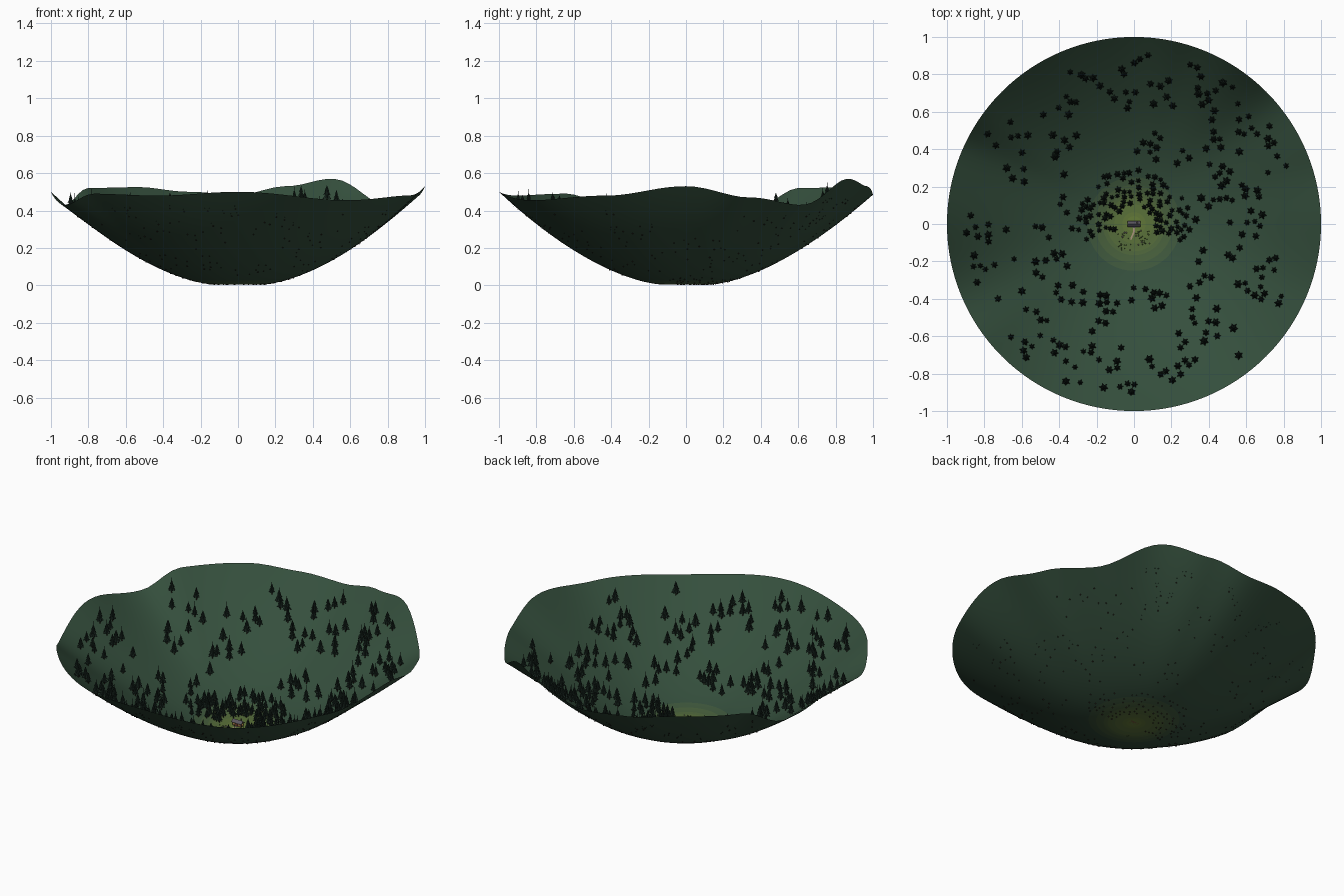
import bpy, bmesh, math, random
from mathutils import Matrix, Vector

if "Cube" in bpy.data.objects:
    bpy.data.objects.remove(bpy.data.objects["Cube"])
random.seed(7)

def material(name, rgb):
    m = bpy.data.materials.new(name)
    m.diffuse_color = (*rgb, 1)
    m.use_nodes = True
    m.node_tree.nodes["Principled BSDF"].inputs["Base Color"].default_value = m.diffuse_color
    return m

def finish(name, verts, faces, mats, smooth=False):
    me = bpy.data.meshes.new(name)
    me.from_pydata(verts, [], faces)
    for m in mats:
        me.materials.append(m)
    for p in me.polygons:
        p.use_smooth = smooth
    ob = bpy.data.objects.new(name, me)
    bpy.context.collection.objects.link(ob)
    return ob

# Valley height: a power-curve bowl whose rim height varies with direction
RIM = [(0, .53), (20, .47), (38, .43), (60, .57), (75, .53), (90, .485), (105, .50),
       (122, .525), (143, .52), (157, .43), (180, .50), (203, .43), (220, .49),
       (245, .48), (270, .50), (305, .455), (335, .48), (360, .53)]

def rim(deg):
    deg %= 360
    for (a, h), (b, k) in zip(RIM, RIM[1:]):
        if a <= deg <= b:
            t = (1 - math.cos(math.pi * (deg - a) / (b - a))) / 2
            return h + (k - h) * t

def ground(x, y):
    r = math.hypot(x, y)
    f = max(0, (r - .12) / .88) ** 1.62
    mid = .49
    h = mid + (rim(math.degrees(math.atan2(y, x))) - mid) * min(1, r) ** 2
    return .004 + (h - .004) * f

# Terrain: polar grid, with colour bands glowing toward the cabin
SEG, RINGS, BANDS = 128, 48, 8
verts, faces = [(0, 0, ground(0, 0))], []
for i in range(1, RINGS + 1):
    r = i / RINGS
    for j in range(SEG):
        a = math.tau * j / SEG
        x, y = r * math.cos(a), r * math.sin(a)
        verts.append((x, y, ground(x, y)))
for j in range(SEG):
    k = (j + 1) % SEG
    faces.append((0, 1 + j, 1 + k))
    for i in range(RINGS - 1):
        b, c = 1 + i * SEG, 1 + (i + 1) * SEG
        faces.append((b + j, c + j, c + k, b + k))
glow, dark = Vector((.13, .2, .04)), Vector((.035, .078, .046))
mats = [material(f"grass_{i}", glow.lerp(dark, i / (BANDS - 1))) for i in range(BANDS)]
terrain = finish("valley_terrain", verts, faces, mats, True)
for p in terrain.data.polygons:
    p.material_index = min(BANDS - 1, int(p.center.xy.length / .28 * BANDS))

# Pine positions: loose groves, an inner grove round the cabin, and stragglers
GROVES = [(-.8, -.05), (-.82, -.25), (-.65, .43), (-.8, .43), (-.35, .65), (-.4, .45),
          (-.25, .86), (0, .85), (.15, .75), (.35, .85), (.4, .7), (.5, .75), (.4, .5),
          (.6, .48), (.8, .33), (.75, .42), (.6, .2), (.65, 0), (.55, -.15), (.75, -.2),
          (.75, -.4), (.6, -.35), (.4, -.52), (.3, -.6), (.3, -.75), (.1, -.77),
          (0, -.87), (-.33, -.84), (-.1, -.78), (-.27, -.67), (-.4, -.65), (-.6, -.67),
          (-.5, -.5), (-.4, -.4), (-.3, -.35), (-.15, -.4), (0, -.36), (.15, -.35),
          (-.15, -.5), (-.55, -.2), (-.45, -.15), (.25, .35), (.1, .4), (0, .6),
          (-.1, .7), (.4, .1), (.45, .25), (-.6, .25), (.35, -.3), (.3, -.15)]
spots = []

def plant(x, y, gap):
    r = math.hypot(x, y)
    clearing = r < .085 or (abs(x) < .3 and -.33 < y < -.09) or (abs(x) < .1 and -.2 < y < .04)
    if r < .92 and not clearing and all(math.hypot(x - a, y - b) > gap for a, b in spots):
        spots.append((x, y))

for _ in range(190):
    a, r = math.radians(random.uniform(-20, 200)), random.uniform(.1, .3)
    plant(r * math.cos(a), r * math.sin(a), .022)
for gx, gy in GROVES:
    for _ in range(6):
        plant(random.gauss(gx, .05), random.gauss(gy, .045), .028)
for _ in range(70):
    a, r = random.uniform(0, math.tau), random.uniform(.3, .9)
    plant(r * math.cos(a), r * math.sin(a), .035)

# Pines: three six-pointed drooping tiers, a thin spire and a trunk
def cone(vs, fs, x, y, z, r, h, n, star=1.0, droop=0):
    base, spin = len(vs), random.uniform(0, math.tau)
    for j in range(n):
        s = star if j % 2 else 1
        a = spin + math.tau * j / n
        vs.append((x + r * s * math.cos(a), y + r * s * math.sin(a), z + (droop if j % 2 else 0)))
    vs.append((x, y, z + h))
    fs += [(base + j, base + (j + 1) % n, base + n) for j in range(n)]

tv, tf, kv, kf = [], [], [], []
for x, y in spots:
    near = math.hypot(x, y) < .3
    h = random.uniform(.055, .08) if near else random.uniform(.065, .095)
    r, z = h * random.uniform(.24, .29), ground(x, y)
    for lo, hi, w in ((.16, .55, 1), (.38, .75, .76), (.58, .95, .5)):
        cone(tv, tf, x, y, z + lo * h, r * w, (hi - lo) * h, 12, .55, .04 * h)
    cone(tv, tf, x, y, z + .8 * h, .0014, .42 * h, 4)
    cone(kv, kf, x, y, z - .003, .0035, .6 * h, 6)
finish("pine_foliage", tv, tf, [material("needles", (.009, .019, .014))])
finish("pine_trunks", kv, kf, [material("bark", (.02, .014, .01))])

# Cabin helpers
wood = material("wood", (.16, .08, .04))
slate = material("slate", (.1, .09, .11))
stone = material("stone", (.16, .15, .14))
light = material("window_glow", (1, .55, .12))
door_red = material("door_paint", (.3, .06, .03))
sand = material("path_sand", (.4, .3, .2))
G = ground(0, 0)

def box(name, c, s, mat, rot=0):
    bm = bmesh.new()
    bmesh.ops.create_cube(bm, size=1, matrix=Matrix.Translation((c[0], c[1], c[2] + G))
                          @ Matrix.Rotation(rot, 4, 'X') @ Matrix.Diagonal((*s, 1)))
    me = bpy.data.meshes.new(name)
    bm.to_mesh(me)
    bm.free()
    me.materials.append(mat)
    bpy.context.collection.objects.link(bpy.data.objects.new(name, me))

# Cabin body with gable ends
prof = [(-.013, 0), (.013, 0), (.013, .02), (0, .031), (-.013, .02)]
cv = [(x, y, z + G) for x in (-.028, .028) for y, z in prof]
finish("cabin_walls", cv, [(4, 3, 2, 1, 0), (5, 6, 7, 8, 9)] +
       [(i, (i + 1) % 5, 5 + (i + 1) % 5, 5 + i) for i in range(5)], [wood])
for s, side in ((-1, "front"), (1, "back")):
    box(f"roof_{side}", (0, s * .008, .0257), (.068, .0225, .002), slate, -s * math.atan2(.011, .013))
box("chimney", (.018, .006, .033), (.007, .007, .018), stone)
box("door", (0, -.0135, .0075), (.009, .0015, .015), door_red)
for x in (-.016, .016):
    box("front_window", (x, -.0135, .012), (.008, .0015, .007), light)
for x in (-.0285, .0285):
    box("side_window", (x, 0, .012), (.0015, .008, .007), light)
box("porch_step", (0, -.0175, .001), (.014, .007, .002), stone)

# Winding path from the door
pv = []
for i in range(9):
    t = i / 8
    cx, y = -.012 * t + .004 * math.sin(t * 5), -.018 - .065 * t
    pv += [(cx - .005, y, G + .001), (cx + .005, y, G + .001)]
finish("garden_path", pv, [(2 * i, 2 * i + 2, 2 * i + 3, 2 * i + 1) for i in range(8)], [sand])

# Scattered tufts and stones in the clearing
gv, gf, sv, sf = [], [], [], []
for _ in range(60):
    x, y = random.uniform(-.09, .09), random.uniform(-.14, -.03)
    if abs(x + .005) > .012:
        if random.random() < .75:
            cone(gv, gf, x, y, ground(x, y), .003, .007, 5)
        else:
            cone(sv, sf, x, y, ground(x, y), .004, .003, 6)
finish("grass_tufts", gv, gf, [material("tuft_green", (.05, .1, .03))])
finish("clearing_stones", sv, sf, [stone])
